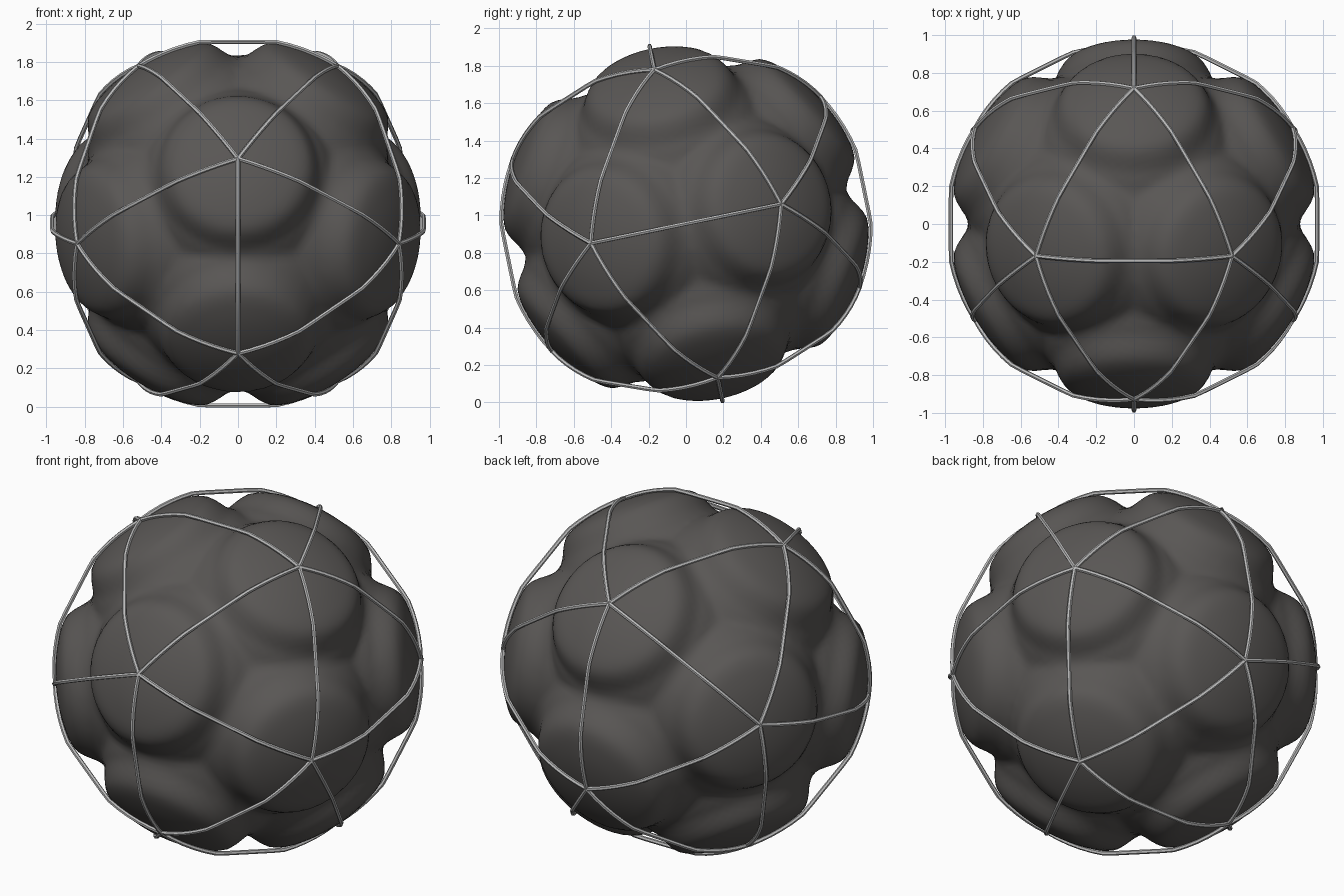
import bpy, bmesh, math
from mathutils import Vector

if "Cube" in bpy.data.objects:
    bpy.data.objects.remove(bpy.data.objects["Cube"])

CENTRE = Vector((0, 0, 0.956))
TILT = math.radians(11.6)
WIRE_R = 0.988
HALF_EDGE = math.radians(31.717)
LEAVE = math.radians(20.5)      # angle at which a wire leaves the bulge

# Twelve bulge directions: icosahedron tilted about x
a, b = 0.52573, 0.85065
e = Vector((0, math.cos(TILT), math.sin(TILT)))
d = Vector((0, -math.sin(TILT), math.cos(TILT)))
X = Vector((1, 0, 0))
dirs = []
for s in (-1, 1):
    for t in (-1, 1):
        dirs += [s * a * X + t * b * d, s * b * X + t * a * e, s * b * e + t * a * d]

# Radius of the body against angle (degrees) from the nearest bulge centre
PROFILE = [(0, .979), (12, .979), (19, .977), (22.5, .967), (25.5, .933),
           (28.5, .891), (31.7, .874), (34, .857), (37.5, .842), (40, .842)]


def body_radius(angle):
    for (a0, r0), (a1, r1) in zip(PROFILE, PROFILE[1:]):
        if angle <= a1:
            return r0 + (r1 - r0) * (angle - a0) / (a1 - a0)
    return PROFILE[-1][1]


def material(name, colour):
    m = bpy.data.materials.new(name)
    m.diffuse_color = (*colour, 1)
    m.use_nodes = True
    m.node_tree.nodes["Principled BSDF"].inputs["Base Color"].default_value = m.diffuse_color
    return m


# Bulging body
mesh = bpy.data.meshes.new("bulging_body")
bm = bmesh.new()
bmesh.ops.create_icosphere(bm, subdivisions=6, radius=1)
for v in bm.verts:
    n = v.co.normalized()
    nearest = max(n.dot(k) for k in dirs)
    v.co = n * body_radius(math.degrees(math.acos(min(1, nearest))))
bmesh.ops.smooth_vert(bm, verts=bm.verts, factor=0.3, use_axis_x=True, use_axis_y=True, use_axis_z=True)
for f in bm.faces:
    f.smooth = True
bm.to_mesh(mesh)
bm.free()
body = bpy.data.objects.new("bulging_body", mesh)
body.location = CENTRE
bpy.context.collection.objects.link(body)
mesh.materials.append(material("dark_grey", (0.1, 0.094, 0.09)))

# Wire net: one taut wire per icosahedron edge, hugging bulges and spanning grooves
curve = bpy.data.curves.new("wire_net", 'CURVE')
curve.dimensions = '3D'
curve.bevel_depth = 0.012
curve.bevel_resolution = 1
curve.use_fill_caps = True
STEPS = 16
for i, p in enumerate(dirs):
    for q in dirs[i + 1:]:
        if p.dot(q) < 0.3:
            continue
        sp = curve.splines.new('POLY')
        sp.points.add(STEPS)
        for k in range(STEPS + 1):
            off = abs(2 * k / STEPS - 1) * HALF_EDGE     # angle from edge middle
            flat = HALF_EDGE - LEAVE
            r = WIRE_R if off > flat else WIRE_R * math.cos(flat) / math.cos(off)
            sp.points[k].co = (*(p.slerp(q, k / STEPS).normalized() * r), 1)
net = bpy.data.objects.new("wire_net", curve)
net.location = CENTRE
bpy.context.collection.objects.link(net)
curve.materials.append(material("steel", (0.5, 0.5, 0.5)))
bpy.ops.object.select_all(action='DESELECT')
net.select_set(True)
bpy.context.view_layer.objects.active = net
bpy.ops.object.convert(target='MESH')
bpy.ops.object.shade_smooth_by_angle(angle=math.radians(50))
